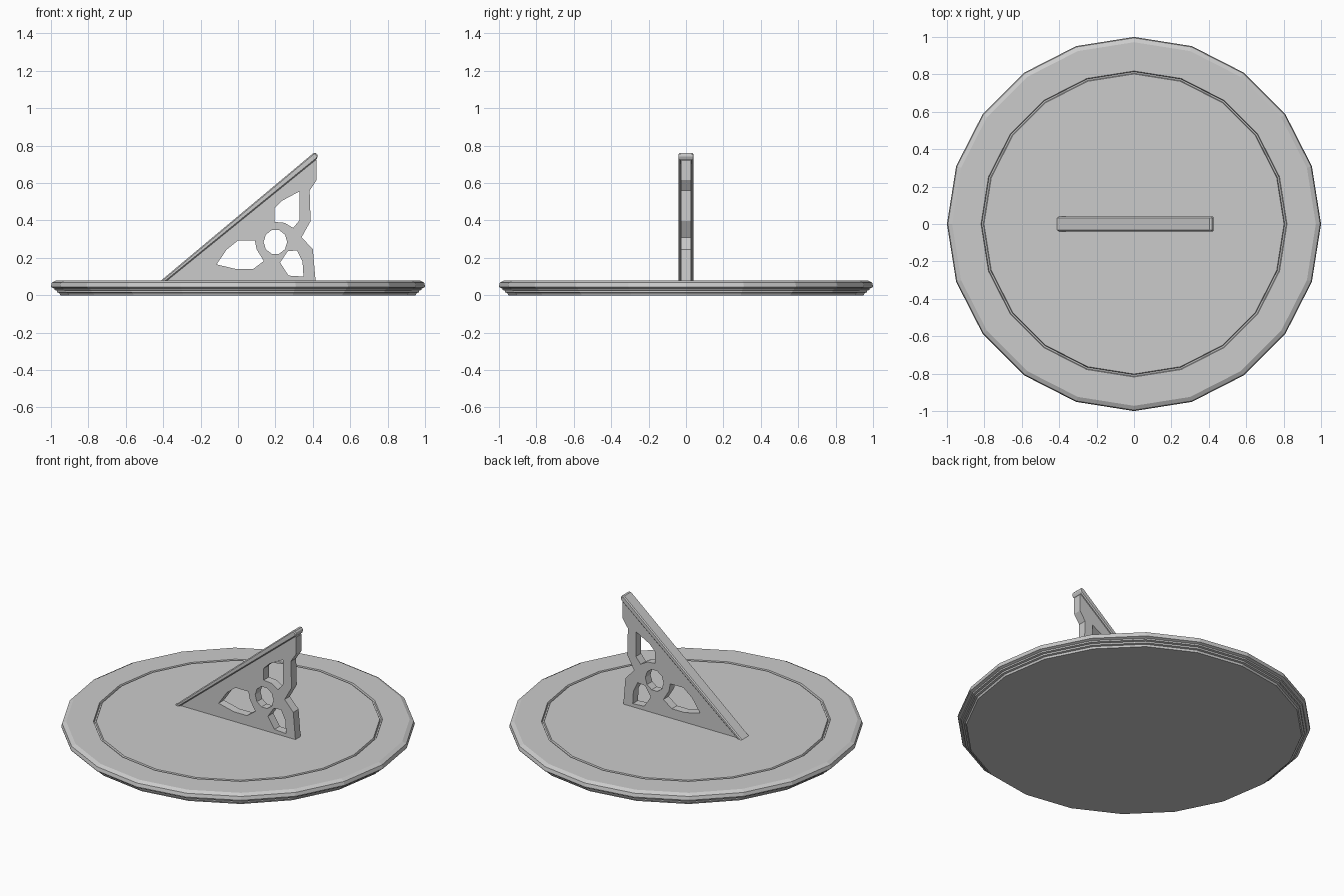
import bpy, bmesh, math

if "Cube" in bpy.data.objects:
    bpy.data.objects.remove(bpy.data.objects["Cube"])


def lathe(name, profile, sides):
    """Closed revolved solid; profile starts and ends on the z axis."""
    bm = bmesh.new()
    rings = []
    for r, z in profile:
        rings.append([bm.verts.new((r * math.cos(2 * math.pi * i / sides),
                                    r * math.sin(2 * math.pi * i / sides), z))
                      for i in range(sides)])
    for a, b in zip(rings, rings[1:]):
        for i in range(sides):
            j = (i + 1) % sides
            bm.faces.new((a[i], a[j], b[j], b[i]))
    bm.faces.new(rings[0][::-1])
    bm.faces.new(rings[-1])
    mesh = bpy.data.meshes.new(name)
    bm.to_mesh(mesh)
    bm.free()
    obj = bpy.data.objects.new(name, mesh)
    bpy.context.collection.objects.link(obj)
    return obj


def cutout(name, loops, half_depth):
    """Flat shape in the xz plane (first loop outline, others holes), extruded in y."""
    curve = bpy.data.curves.new(name, 'CURVE')
    curve.dimensions = '2D'
    curve.fill_mode = 'BOTH'
    curve.extrude = half_depth
    for pts in loops:
        s = curve.splines.new('POLY')
        s.points.add(len(pts) - 1)
        for p, (x, z) in zip(s.points, pts):
            p.co = (x, z, 0, 1)
        s.use_cyclic_u = True
    obj = bpy.data.objects.new(name, curve)
    obj.rotation_euler.x = math.pi / 2
    bpy.context.collection.objects.link(obj)
    bpy.ops.object.select_all(action='DESELECT')
    obj.select_set(True)
    bpy.context.view_layer.objects.active = obj
    bpy.ops.object.convert(target='MESH')
    obj = bpy.context.object
    bm = bmesh.new()
    bm.from_mesh(obj.data)
    bmesh.ops.remove_doubles(bm, verts=bm.verts, dist=0.0005)
    bmesh.ops.recalc_face_normals(bm, faces=bm.faces)
    for f in bm.faces:
        f.smooth = False
    bm.to_mesh(obj.data)
    bm.free()
    return obj


# Dial plate: stepped underside, rounded rim, engraved ring on top
lathe("dial_plate", [
    (0.95, 0), (0.955, 0.012), (0.967, 0.015), (0.967, 0.025), (0.98, 0.028),
    (0.982, 0.036), (0.998, 0.042), (1.0, 0.05), (0.995, 0.068), (0.972, 0.08),
    (0.818, 0.08), (0.814, 0.07), (0.806, 0.07), (0.802, 0.08)], 20)

# Pierced gnomon web
web = [(-0.395, 0.075), (0.41, 0.732), (0.42, 0.72), (0.42, 0.615), (0.383, 0.56),
       (0.388, 0.396), (0.34, 0.31), (0.4, 0.246), (0.415, 0.075)]
round_hole = [(0.2 + 0.063 * math.cos(i * math.pi / 5), 0.285 + 0.067 * math.sin(i * math.pi / 5))
              for i in range(10)]
upper_hole = [(0.328, 0.555), (0.328, 0.4), (0.295, 0.36), (0.25, 0.387),
              (0.195, 0.392), (0.195, 0.465), (0.235, 0.505)]
left_hole = [(-0.115, 0.165), (-0.06, 0.245), (0, 0.293), (0.09, 0.293),
             (0.1, 0.245), (0.138, 0.183), (0.08, 0.14), (-0.01, 0.14)]
lower_hole = [(0.225, 0.175), (0.265, 0.235), (0.315, 0.24), (0.345, 0.18),
              (0.35, 0.1), (0.27, 0.105)]
cutout("gnomon_web", [web, round_hole, upper_hole, left_hole, lower_hole], 0.026)

# Sloping shadow edge, wider than the web
rail = cutout("gnomon_edge", [[(-0.42, 0.072), (0.403, 0.76), (0.417, 0.76),
                               (0.428, 0.747), (0.42, 0.727), (-0.387, 0.072)]], 0.039)
bev = rail.modifiers.new("soft_edges", 'BEVEL')
bev.width = 0.006
bev.segments = 1
bev.limit_method = 'ANGLE'
bev.angle_limit = math.radians(60)
